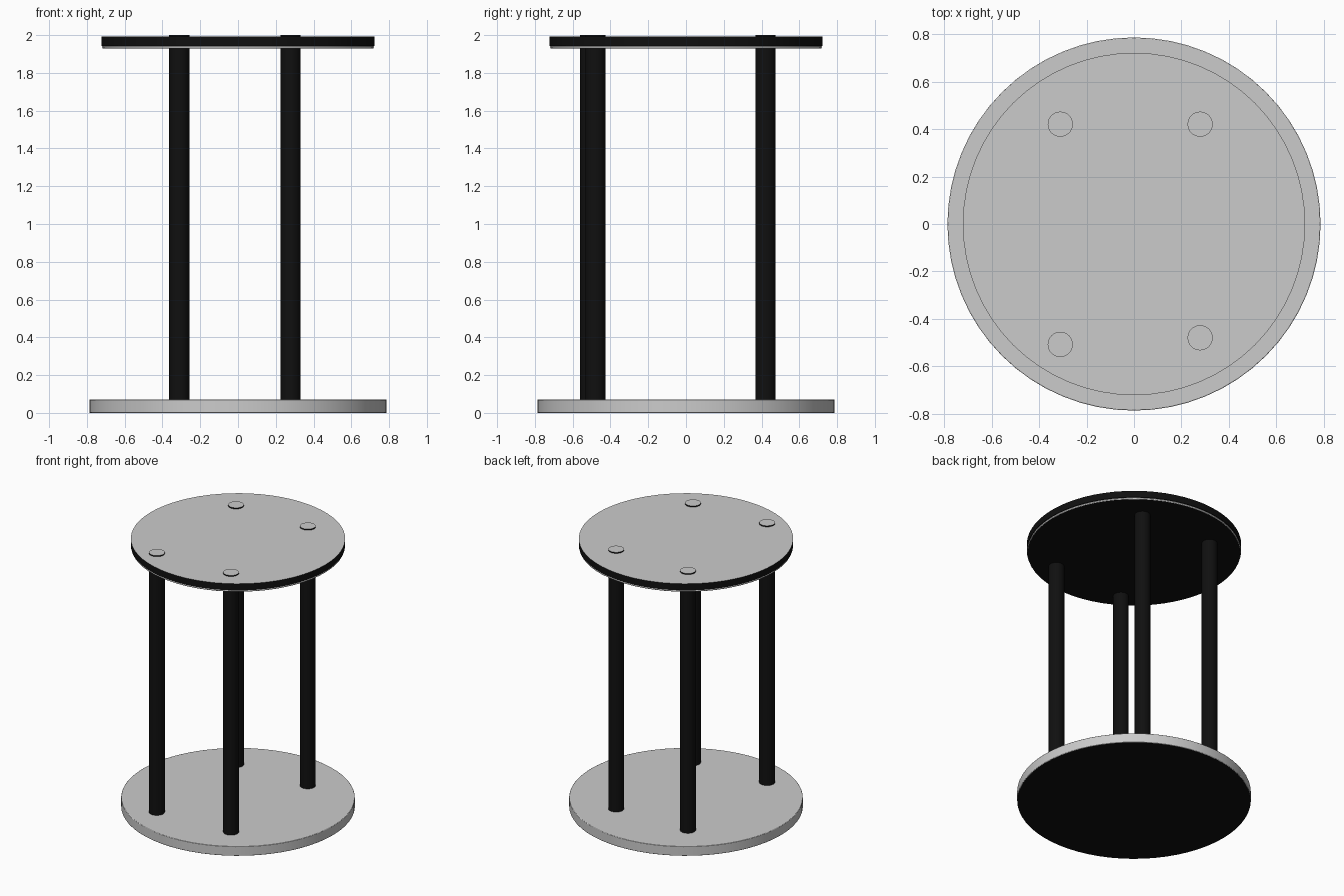
import bpy
import math

cube = bpy.data.objects.get("Cube")
if cube:
    bpy.data.objects.remove(cube, do_unlink=True)


def material(name, *rgb):
    mat = bpy.data.materials.new(name)
    mat.use_nodes = True
    color = (*rgb, 1)
    mat.diffuse_color = color
    mat.node_tree.nodes["Principled BSDF"].inputs["Base Color"].default_value = color
    return mat


black = material("black", 0.005, 0.005, 0.005)
grey = material("warm_grey", 0.7, 0.69, 0.67)
pale = material("pale_grey", 0.8, 0.8, 0.8)


def disc(name, radius, bottom, top, colors, x=0, y=0, sides=64, bevel=0):
    """Upright cylinder; colors are given for the top, side and underside."""
    bpy.ops.mesh.primitive_cylinder_add(
        vertices=sides, radius=radius, depth=top - bottom,
        location=(x, y, (bottom + top) / 2))
    obj = bpy.context.object
    obj.name = obj.data.name = name
    for mat in colors:
        obj.data.materials.append(mat)
    for face in obj.data.polygons:
        face.material_index = 1 - round(face.normal.z)
    if bevel:
        mod = obj.modifiers.new("Rim", 'BEVEL')
        mod.width = bevel
        mod.segments = 2
        mod.limit_method = 'ANGLE'
        mod.material = 1
    bpy.ops.object.shade_smooth_by_angle(angle=math.radians(35))


# Base plate
disc("base", 0.787, 0, 0.07, (grey, grey, black), bevel=0.003)

# Table top with a black edge and a thin grey lip under it
disc("table_top", 0.722, 1.943, 1.992, (grey, black, black))
disc("table_top_lip", 0.719, 1.93, 1.943, (grey, grey, black), bevel=0.004)

# Posts run through the top and stand slightly proud of it
posts = {
    "front_right_post": (-0.311, -0.508),
    "front_left_post": (0.279, -0.48),
    "back_right_post": (-0.311, 0.421),
    "back_left_post": (0.279, 0.421),
}
for name, (x, y) in posts.items():
    disc(name, 0.053, 0.06, 2.0, (pale, black, black), x, y, sides=32)
